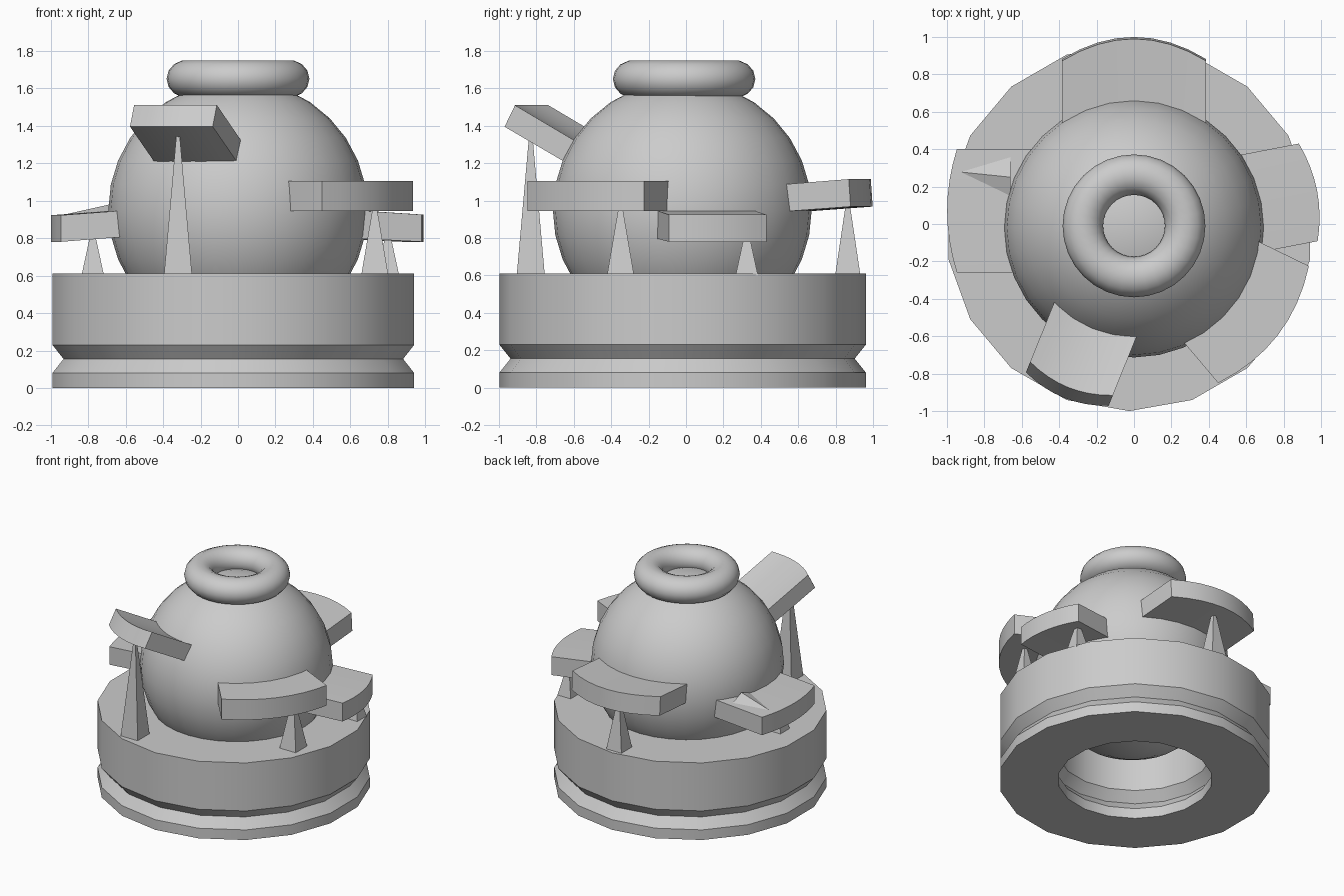
import bpy, bmesh, math
from mathutils import Vector

if "Cube" in bpy.data.objects:
    bpy.data.objects.remove(bpy.data.objects["Cube"])


def make(name, verts, faces, smooth=True):
    mesh = bpy.data.meshes.new(name)
    mesh.from_pydata(verts, [], faces)
    bm = bmesh.new()
    bm.from_mesh(mesh)
    bmesh.ops.recalc_face_normals(bm, faces=bm.faces)
    bm.to_mesh(mesh)
    bm.free()
    ob = bpy.data.objects.new(name, mesh)
    bpy.context.collection.objects.link(ob)
    if smooth:
        smooth_edges(ob)
    return ob


def smooth_edges(ob):
    bpy.ops.object.select_all(action='DESELECT')
    ob.select_set(True)
    bpy.context.view_layer.objects.active = ob
    bpy.ops.object.shade_smooth_by_angle(angle=math.radians(32))


def lathe(name, profile, sides, cx, cy):
    """Spin a closed (radius, z) profile, with a corner on the +y axis."""
    verts, faces, m = [], [], len(profile)
    for i in range(sides):
        a = math.pi / 2 + 2 * math.pi * i / sides
        verts += [(cx + r * math.cos(a), cy + r * math.sin(a), z) for r, z in profile]
    for i in range(sides):
        for j in range(m):
            k, l = (i + 1) % sides, (j + 1) % m
            faces.append((i * m + j, k * m + j, k * m + l, i * m + l))
    return make(name, verts, faces)


def slab(name, az, half, section, sag, offset=0, taper=1, n=8):
    """Curved ledge: section = (radius, z) of inner low, inner high, outer high, outer low."""
    a = math.radians(az)
    out, side = Vector((math.cos(a), math.sin(a))), Vector((-math.sin(a), math.cos(a)))
    verts, faces = [], []
    for i in range(n + 1):
        u = -1 + 2 * i / n
        for j, (r, z) in enumerate(section):
            t = half * u * (taper if j < 2 else 1) + offset
            p = out * (r + sag * (1 - u * u)) + side * t
            verts.append((p.x, p.y, z))
    for i in range(n):
        for j in range(4):
            k = (j + 1) % 4
            faces.append((i * 4 + j, i * 4 + k, i * 4 + 4 + k, i * 4 + 4 + j))
    faces += [(0, 1, 2, 3), tuple(n * 4 + j for j in range(4))]
    return make(name, verts, faces)


def post(name, x, y, top, w):
    """Thin four-sided spike standing on the base."""
    verts = []
    for h, z in ((w / 2, 0.60), (0.008, top)):
        verts += [(x - h, y - h, z), (x + h, y - h, z), (x + h, y + h, z), (x - h, y + h, z)]
    faces = [(0, 1, 2, 3), (4, 5, 6, 7)] + [(i, (i + 1) % 4, (i + 1) % 4 + 4, i + 4) for i in range(4)]
    return make(name, verts, faces, False)


# Hollow stepped base
lathe("base_ring", [(0.98, 0), (0.98, 0.08), (0.92, 0.155), (0.98, 0.23), (0.98, 0.61),
                    (0.555, 0.61), (0.555, 0.23), (0.615, 0.155), (0.555, 0.08), (0.555, 0)],
      18, -0.025, -0.018)

# Round body
bpy.ops.mesh.primitive_uv_sphere_add(segments=32, ring_count=16, radius=0.692, location=(0, -0.02, 0.95))
body = bpy.context.object
body.name = "round_body"
smooth_edges(body)

# Rim on top
bpy.ops.mesh.primitive_torus_add(location=(0, -0.01, 1.65), major_radius=0.273, minor_radius=0.108,
                                 major_segments=32, minor_segments=14)
rim = bpy.context.object
rim.name = "top_rim"
rim.scale.z = 0.93
smooth_edges(rim)

# Ledges around the body
slab("back_ledge", 90, 0.385, [(0.5, 0.94), (0.5, 1.085), (0.87, 1.115), (0.88, 0.968)], 0.118)
slab("right_ledge", 10.9, 0.265, [(0.55, 0.80), (0.55, 0.95), (0.945, 0.925), (0.945, 0.78)], 0.048, -0.01)
slab("left_ledge", 180, 0.33, [(0.5, 0.815), (0.5, 0.955), (0.945, 0.922), (0.945, 0.78)], 0.052, -0.07)
slab("front_right_ledge", -37.8, 0.395, [(0.5, 0.945), (0.5, 1.105), (0.875, 1.105), (0.875, 0.945)],
     0.095, 0, 0.8)
slab("raised_ledge", 248, 0.238, [(0.60, 1.205), (0.535, 1.315), (0.89, 1.51), (0.95, 1.395)], 0.05)

# Small ridge on the left ledge
make("left_ridge", [(-0.95, 0.28, 0.92), (-0.66, 0.25, 0.985), (-0.66, 0.12, 0.935), (-0.66, 0.38, 0.935)],
     [(0, 1, 2), (0, 1, 3), (1, 2, 3), (0, 2, 3)], False)

# Spiked supports
for name, x, y, top, w in (("raised_support", -0.32, -0.83, 1.36, 0.15),
                           ("front_right_support", 0.73, -0.35, 0.98, 0.145),
                           ("back_support", -0.02, 0.865, 1.0, 0.135),
                           ("left_support", -0.775, -0.05, 0.84, 0.12),
                           ("right_support", 0.8, 0.325, 0.84, 0.12)):
    post(name, x, y, top, w)
